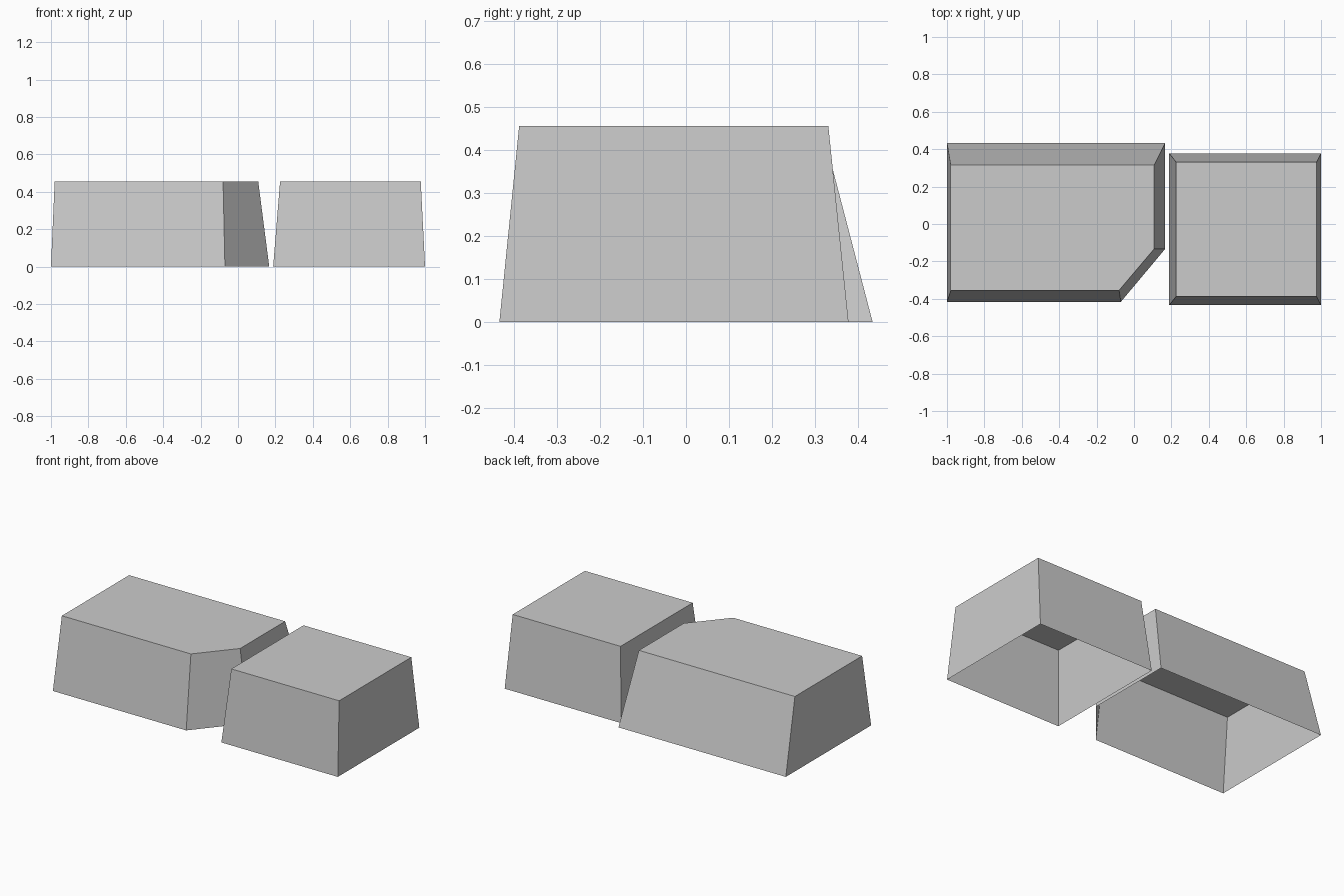
import bpy
import bmesh

cube = bpy.data.objects.get("Cube")
if cube:
    bpy.data.objects.remove(cube, do_unlink=True)

HEIGHT = 0.456

grey = bpy.data.materials.new("light grey")
grey.use_nodes = True
colour = (0.6, 0.6, 0.6, 1)
grey.diffuse_color = colour
grey.node_tree.nodes["Principled BSDF"].inputs["Base Color"].default_value = colour


def tapered_shell(name, base, roof):
    """Flat roof and sloping walls between two outlines, open underneath."""
    bm = bmesh.new()
    low = [bm.verts.new((x, y, 0)) for x, y in base]
    high = [bm.verts.new((x, y, HEIGHT)) for x, y in roof]
    bm.faces.new(high)
    count = len(low)
    for i in range(count):
        j = (i + 1) % count
        bm.faces.new((low[i], low[j], high[j], high[i]))
    mesh = bpy.data.meshes.new(name)
    bm.to_mesh(mesh)
    bm.free()
    mesh.materials.append(grey)
    obj = bpy.data.objects.new(name, mesh)
    bpy.context.collection.objects.link(obj)
    return obj


def rectangle(x0, x1, y0, y1):
    return [(x0, y0), (x1, y0), (x1, y1), (x0, y1)]


# Long block with one cut front corner
tapered_shell(
    "long_block",
    [(-1, -0.416), (-0.07, -0.416), (0.167, -0.133), (0.167, 0.434), (-1, 0.434)],
    [(-0.98, -0.355), (-0.08, -0.355), (0.108, -0.133), (0.108, 0.315), (-0.98, 0.315)],
)

# Square block beside it
tapered_shell(
    "square_block",
    rectangle(0.188, 1, -0.434, 0.378),
    rectangle(0.225, 0.977, -0.388, 0.331),
)
